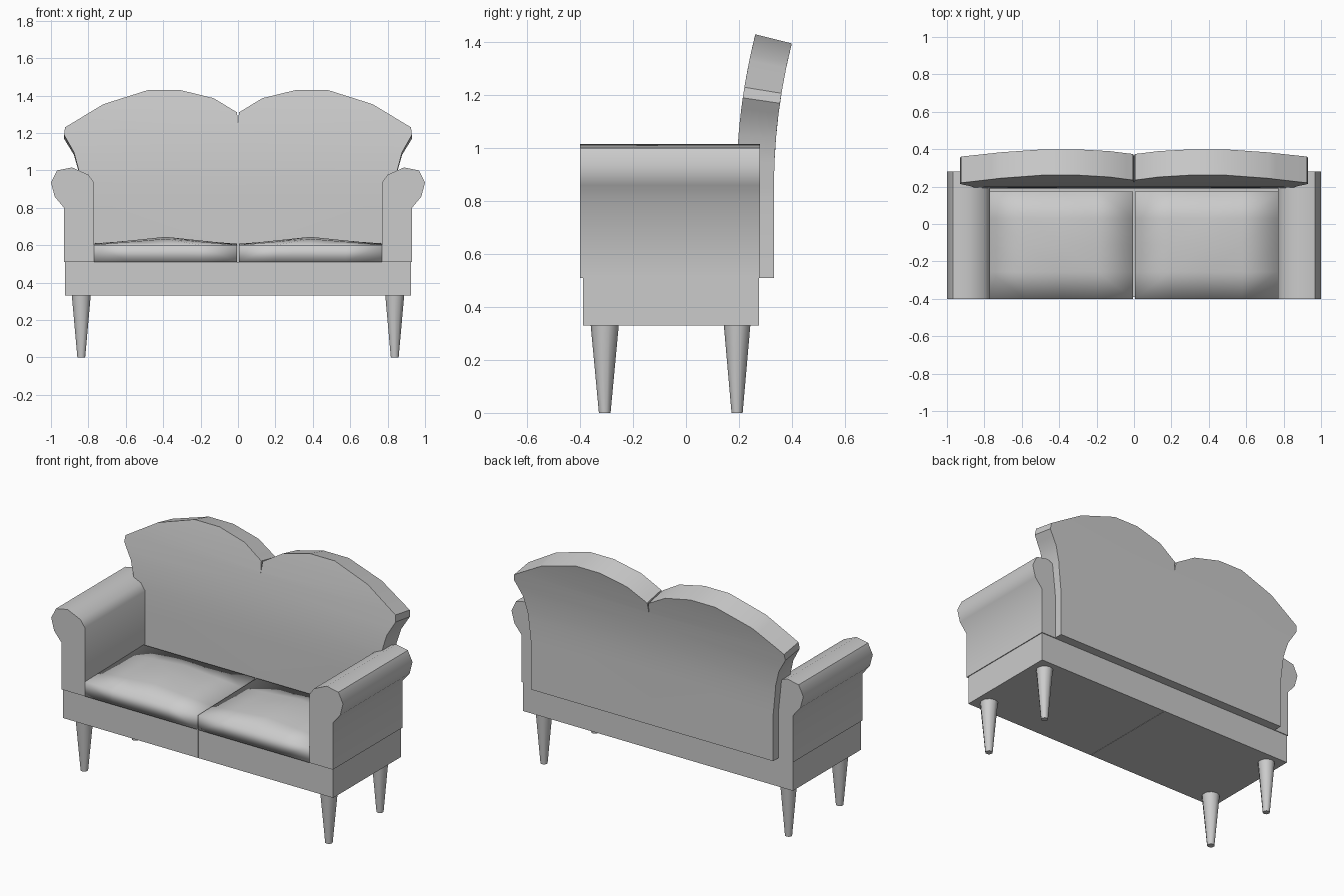
import bpy, bmesh, math
from mathutils import Vector

if "Cube" in bpy.data.objects:
    bpy.data.objects.remove(bpy.data.objects["Cube"])


def finish(name, bm, mirror=True, angle=40):
    """Turn a bmesh into a named object, smooth shaded, mirrored across x = 0."""
    bmesh.ops.recalc_face_normals(bm, faces=bm.faces[:])
    me = bpy.data.meshes.new(name)
    bm.to_mesh(me)
    bm.free()
    ob = bpy.data.objects.new(name, me)
    bpy.context.collection.objects.link(ob)
    bpy.ops.object.select_all(action='DESELECT')
    ob.select_set(True)
    bpy.context.view_layer.objects.active = ob
    bpy.ops.object.shade_smooth_by_angle(angle=math.radians(angle))
    if mirror:
        m = ob.modifiers.new("Mirror", 'MIRROR')
        m.use_clip = True
        m.merge_threshold = 0.0005
    return ob


def prism(pts, y0, y1):
    """Extrude an x/z profile from y0 to y1."""
    bm = bmesh.new()
    face = bm.faces.new([bm.verts.new((x, y0, z)) for x, z in pts])
    ext = bmesh.ops.extrude_face_region(bm, geom=[face], use_keep_orig=True)
    verts = [g for g in ext['geom'] if isinstance(g, bmesh.types.BMVert)]
    bmesh.ops.translate(bm, verts=verts, vec=(0, y1 - y0, 0))
    return bm


# Seat base: two boxes meeting at the middle
base = prism([(0.001, 0.33), (0.925, 0.33), (0.925, 0.51), (0.001, 0.51)], -0.39, 0.275)
finish("seat_base", base)

# Rolled arms
arm = [(0.77, 0.51), (0.77, 0.935), (0.80, 0.977), (0.888, 1.016), (0.968, 1.0),
       (1.0, 0.935), (0.98, 0.86), (0.93, 0.80), (0.93, 0.51)]
finish("armrest", prism(arm, -0.40, 0.28), angle=50)

# Backrest: half outline, sliced in rows, then bent backwards
FRONT, THICK, BEND_Z, R = 0.19, 0.142, 0.85, 2.377
outline = [(0, 0.51), (0.83, 0.51), (0.83, 0.80), (0.85, 0.995), (0.877, 1.097),
           (0.93, 1.19), (0.925, 1.23), (0.72, 1.354), (0.48, 1.43), (0.31, 1.43),
           (0.13, 1.386), (0.005, 1.31), (0, 1.24)]
bm = prism(outline, 0, THICK)
for z in (0.85, 0.95, 1.05, 1.15, 1.25, 1.33):
    geom = bm.verts[:] + bm.edges[:] + bm.faces[:]
    bmesh.ops.bisect_plane(bm, geom=geom, dist=1e-5, plane_co=(0, 0, z), plane_no=(0, 0, 1))
inner = [f for f in bm.faces if all(abs(v.co.x) < 1e-4 for v in f.verts)]
bmesh.ops.delete(bm, geom=inner, context='FACES')
for v in bm.verts:
    depth, z = v.co.y, v.co.z
    if z > BEND_Z:
        a = math.asin((z - BEND_Z) / R)
        v.co.y = FRONT + R - (R - depth) * math.cos(a)
        v.co.z = BEND_Z + (R - depth) * math.sin(a)
    else:
        v.co.y = FRONT + depth
bmesh.ops.triangulate(bm, faces=[f for f in bm.faces if len(f.verts) > 4])
finish("backrest", bm, angle=35)

# Seat cushions: domed grid with straight skirts
bm = bmesh.new()
N, X0, X1, Y0, Y1 = 4, 0.006, 0.769, -0.40, 0.175
grid = []
for j in range(N + 1):
    v = j / N
    row = []
    for i in range(N + 1):
        u = i / N
        dome = (1 - abs(2 * u - 1)) * math.sin(math.pi * v) ** 0.7 if 0 < j < N else 0
        z = (0.60 + 0.01 * v) + 0.04 * dome
        row.append(bm.verts.new((X0 + (X1 - X0) * u, Y0 + (Y1 - Y0) * v, z)))
    grid.append(row)
for j in range(N):
    for i in range(N):
        bm.faces.new((grid[j][i], grid[j][i + 1], grid[j + 1][i + 1], grid[j + 1][i]))
rim = [e for e in bm.edges if e.is_boundary]
ext = bmesh.ops.extrude_edge_only(bm, edges=rim)
for g in ext['geom']:
    if isinstance(g, bmesh.types.BMVert):
        g.co.z = 0.51
bmesh.ops.holes_fill(bm, edges=[e for e in bm.edges if e.is_boundary], sides=0)
finish("seat_cushion", bm, angle=100)

# Tapered legs
for name, y, r_top, r_bot in (("front_legs", -0.307, 0.053, 0.022), ("rear_legs", 0.193, 0.05, 0.021)):
    bm = bmesh.new()
    bmesh.ops.create_cone(bm, cap_ends=True, segments=10, radius1=r_bot, radius2=r_top, depth=0.33)
    bmesh.ops.translate(bm, verts=bm.verts[:], vec=Vector((0.838, y, 0.165)))
    finish(name, bm)
